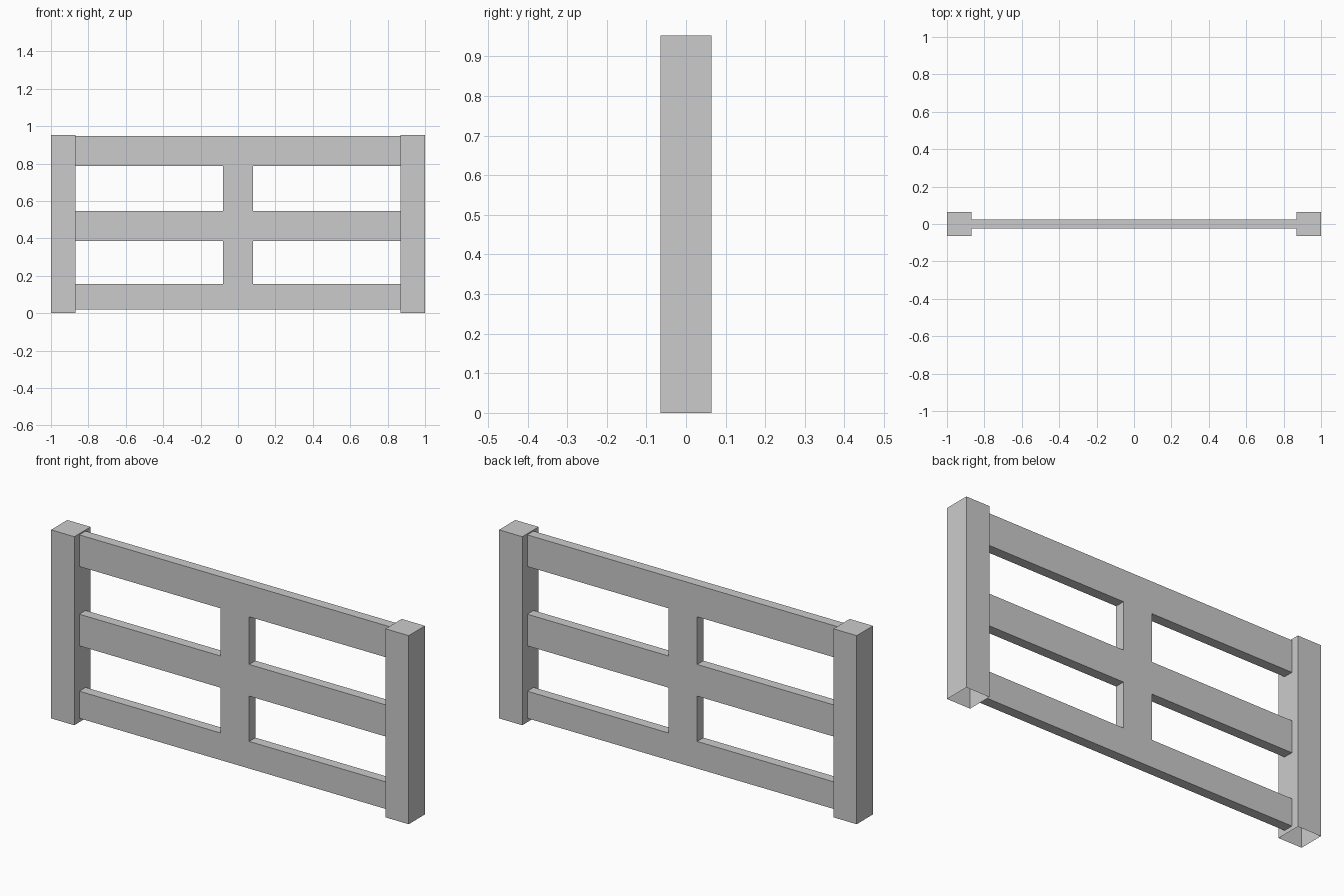
import bpy, bmesh

if "Cube" in bpy.data.objects:
    bpy.data.objects.remove(bpy.data.objects["Cube"])

POST_W, POST_H = 0.13, 0.953
INNER = 1 - POST_W          # x of the inner post faces
RAIL_T = 0.05               # rail thickness


def add_object(name, bm):
    bmesh.ops.recalc_face_normals(bm, faces=bm.faces)
    mesh = bpy.data.meshes.new(name)
    bm.to_mesh(mesh)
    bm.free()
    ob = bpy.data.objects.new(name, mesh)
    bpy.context.collection.objects.link(ob)
    return ob


def extrude(bm, faces, offset):
    geom = bmesh.ops.extrude_face_region(bm, geom=faces, use_keep_orig=True)["geom"]
    verts = [g for g in geom if isinstance(g, bmesh.types.BMVert)]
    bmesh.ops.translate(bm, verts=verts, vec=offset)


# Square end posts, open underneath
def post(name, side):
    bm = bmesh.new()
    bmesh.ops.create_cube(bm, size=1)
    bmesh.ops.scale(bm, verts=bm.verts, vec=(POST_W, POST_W, POST_H))
    bmesh.ops.translate(bm, verts=bm.verts,
                        vec=(side * (1 - POST_W / 2), 0, POST_H / 2))
    ob = add_object(name, bm)
    bm = bmesh.new()
    bm.from_mesh(ob.data)
    under = [f for f in bm.faces if f.calc_center_median().z < 0.001]
    bmesh.ops.delete(bm, geom=under, context='FACES_ONLY')
    bm.to_mesh(ob.data)
    bm.free()


post("left_post", -1)
post("right_post", 1)

# Three rails and the centre upright as one flat frame with four openings
xs = [-INNER, -0.08, 0.08, INNER]
zs = [0.02, 0.157, 0.386, 0.546, 0.787, 0.947]
bm = bmesh.new()
grid = [[bm.verts.new((x, -RAIL_T / 2, z)) for z in zs] for x in xs]
cells = []
for i in range(len(xs) - 1):
    for j in range(len(zs) - 1):
        if i == 1 or j % 2 == 0:
            cells.append(bm.faces.new((grid[i][j], grid[i + 1][j],
                                       grid[i + 1][j + 1], grid[i][j + 1])))
extrude(bm, cells, (0, RAIL_T, 0))

# Rail ends butt against the posts, so their hidden caps are removed
caps = [f for f in bm.faces
        if all(abs(abs(v.co.x) - INNER) < 1e-5 for v in f.verts)]
bmesh.ops.delete(bm, geom=caps, context='FACES_ONLY')
add_object("rail_frame", bm)
